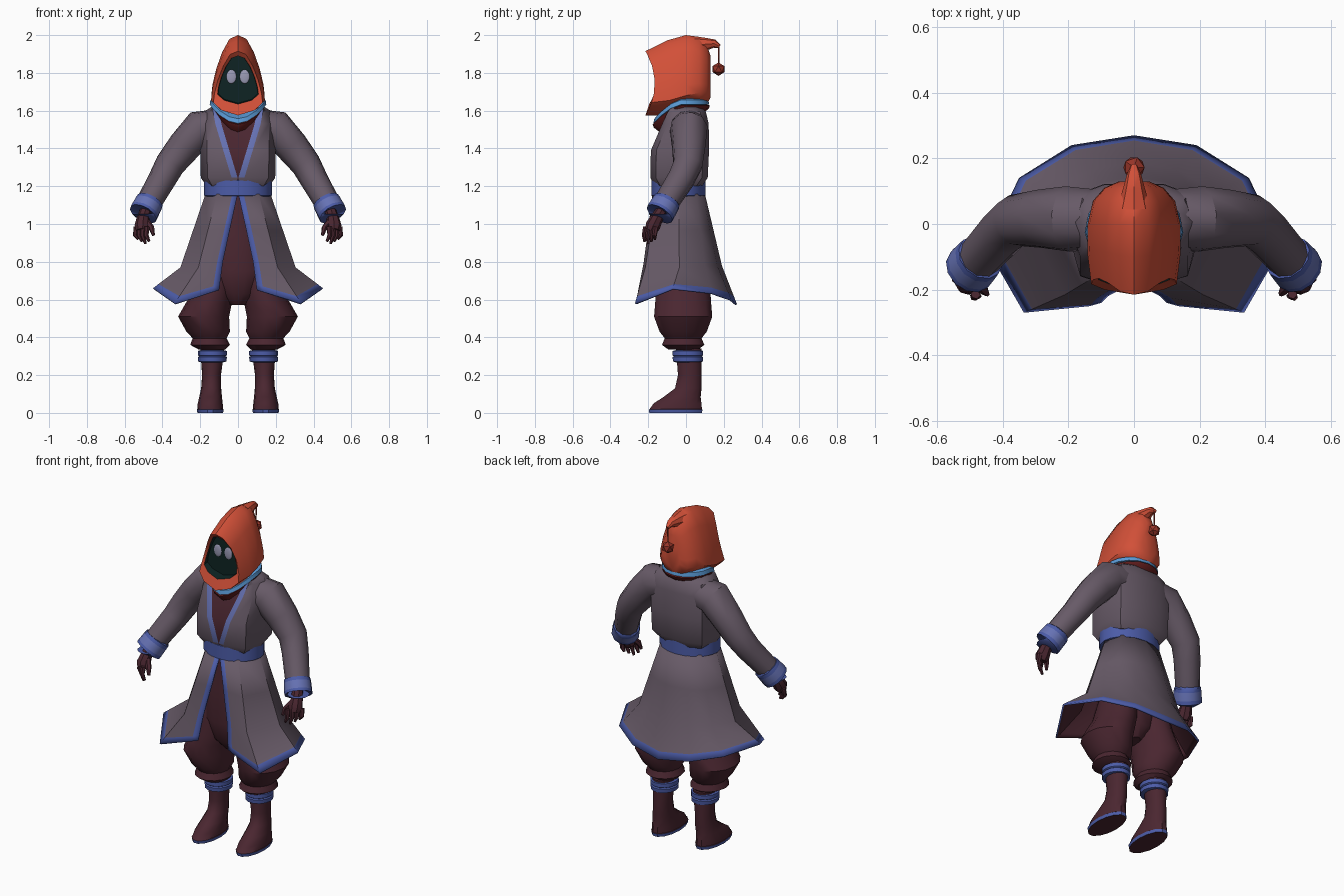
import bpy, bmesh
from math import sin, cos, pi, radians
from mathutils import Vector

cube = bpy.data.objects.get("Cube")
if cube:
    bpy.data.objects.remove(cube, do_unlink=True)


def material(name, *rgb):
    lin = [((c / 255 + 0.055) / 1.055) ** 2.4 for c in rgb] + [1]
    m = bpy.data.materials.new(name)
    m.use_nodes = True
    m.diffuse_color = lin
    m.node_tree.nodes["Principled BSDF"].inputs["Base Color"].default_value = lin
    return m


ORANGE = material("hood orange", 210, 80, 56)
COAT = material("coat grey", 103, 90, 103)
MAROON = material("dark maroon", 74, 38, 48)
BLUE = material("trim blue", 76, 92, 168)
LACE = material("lace blue", 102, 114, 180)
SKY = material("scarf light blue", 90, 155, 215)
FACE = material("face shadow", 14, 36, 35)
EYE = material("eye pale lavender", 155, 155, 182)
RED = material("deep red", 100, 30, 30)
BOBBLE = material("bobble red", 150, 52, 40)


def finish(bm, name, mats, angle=40):
    """Turn a bmesh into an outward facing, smooth shaded object."""
    bmesh.ops.recalc_face_normals(bm, faces=bm.faces)
    mid = sum((v.co for v in bm.verts), Vector()) / len(bm.verts)
    if sum(f.normal.dot(f.calc_center_median() - mid) * f.calc_area() for f in bm.faces) < 0:
        bmesh.ops.reverse_faces(bm, faces=bm.faces)
    me = bpy.data.meshes.new(name)
    bm.to_mesh(me)
    bm.free()
    for m in mats:
        me.materials.append(m)
    ob = bpy.data.objects.new(name, me)
    bpy.context.collection.objects.link(ob)
    bpy.ops.object.select_all(action='DESELECT')
    ob.select_set(True)
    bpy.context.view_layer.objects.active = ob
    if angle:
        bpy.ops.object.shade_smooth_by_angle(angle=radians(angle))
    return ob


def loft(name, rings, mats, rule=lambda row, col: 0, closed=True, caps=(0, 0), angle=40):
    """Skin a list of point rings; caps holds the material of each end or None."""
    bm = bmesh.new()
    rows = [[bm.verts.new(p) for p in ring] for ring in rings]
    n = len(rows[0])
    for i in range(len(rows) - 1):
        for j in range(n if closed else n - 1):
            k = (j + 1) % n
            f = bm.faces.new((rows[i][j], rows[i][k], rows[i + 1][k], rows[i + 1][j]))
            f.material_index = rule(i, j)
    for ring, cap in zip((rows[0], rows[-1]), caps):
        if cap is not None:
            bm.faces.new(ring).material_index = cap
    return finish(bm, name, mats, angle)


def oval(cx, cy, z, rx, ry, n=14):
    return [(cx + rx * cos(2 * pi * k / n), cy + ry * sin(2 * pi * k / n), z) for k in range(n)]


def tube(name, path, mats, n=10, rule=lambda row, col: 0):
    """Sweep a circle along (x, y, z, radius) points."""
    pts = [Vector(p[:3]) for p in path]
    rings, prev = [], None
    for i, p in enumerate(pts):
        d = (pts[min(i + 1, len(pts) - 1)] - pts[max(i - 1, 0)]).normalized()
        if prev is None:
            a = d.orthogonal().normalized()
        else:
            a = prev.rotation_difference(d) @ a
        b, r, prev = d.cross(a), path[i][3], d
        rings.append([p + r * (a * cos(2 * pi * k / n) + b * sin(2 * pi * k / n)) for k in range(n)])
    return loft(name, rings, mats, rule)


def both(half):
    """Complete a half ring that starts and ends on the centre line."""
    return half + [(-x, y, z) for x, y, z in half[-2:0:-1]]


# Hood: teardrop rings from the recessed face, around the rim, to the back
TEAR = [(0, 1), (.32, .95), (.6, .77), (.82, .55), (.96, .34), (1, .2), (.68, .08), (0, 0)]


def teardrop(y, top, bottom, w, bend):
    return both([(x * w, y + bend * 4 * h * (1 - h), bottom + h * (top - bottom)) for x, h in TEAR])


hood_rings = [teardrop(*r) for r in (
    (-.14, 1.89, 1.64, .105, 0), (-.195, 1.89, 1.635, .108, .04),
    (-.215, 1.915, 1.575, .13, .05), (-.1, 1.972, 1.575, .142, .02),
    (.0, 2.0, 1.6, .141, 0), (.07, 1.99, 1.62, .125, 0),
    (.11, 1.95, 1.63, .09, 0), (.13, 1.89, 1.67, .045, 0))]
loft("hood", hood_rings, [ORANGE, FACE], lambda row, col: int(row == 0), caps=(1, 0))
tube("hood_tip", [(0, .05, 1.945, .05), (0, .105, 1.952, .034), (0, .15, 1.955, .022),
                  (0, .178, 1.94, .01)], [ORANGE], 8)
tube("bobble_string", [(0, .174, 1.945, .004), (0, .172, 1.84, .004)], [BOBBLE], 5)
bm = bmesh.new()
bmesh.ops.create_icosphere(bm, subdivisions=1, radius=.036)
bmesh.ops.translate(bm, verts=bm.verts, vec=(0, .172, 1.82))
finish(bm, "bobble", [BOBBLE], 0)
for side, s in (("left", 1), ("right", -1)):
    bm = bmesh.new()
    bmesh.ops.create_uvsphere(bm, u_segments=16, v_segments=8, radius=1)
    for v in bm.verts:
        v.co = (s * .035 + v.co.x * .026, -.142 + v.co.y * .006, 1.78 + v.co.z * .037)
    finish(bm, side + "_eye", [EYE])


# Scarf and collar: neck rings that dip to a point in front
def neck(rx, ry, drop, n=16):
    ring = []
    for k in range(n):
        a = 2 * pi * k / n
        dip = max(0, -sin(a)) ** 1.6
        ring.append((rx * cos(a) * (1 - .15 * dip), -.025 + ry * sin(a), 1.665 - drop - .1 * dip))
    return ring


loft("scarf", [neck(.125, .125, 0), neck(.146, .143, .008), neck(.15, .148, .032),
               neck(.125, .125, .036)], [SKY])
loft("collar", [neck(.125, .13, .03), neck(.143, .152, .038), neck(.135, .145, .055),
                neck(.11, .1, .09)], [RED])


# Coat top: columns follow the open neckline, its lace edge and the sides
def chest(z, hw, yf, yb, v, trim=.032):
    ym = (yf + yb) / 2
    return both([(0, yf, z), (v, yf, z), (v + trim, yf - .004, z), (hw * .82, yf + .025, z),
                 (hw, ym, z), (hw * .85, yb - .03, z), (hw * .45, yb, z), (0, yb, z)])


def chest_rule(row, col):
    col = min(col, 13 - col)
    return 2 if col == 0 else 1 if col == 1 and row > 0 else 0


loft("coat_top", [chest(1.2, .165, -.16, .085, .002), chest(1.245, .197, -.185, .115, .002),
                  chest(1.39, .2, -.182, .122, .046), chest(1.53, .2, -.122, .12, .088),
                  chest(1.595, .18, -.092, .105, .1), chest(1.62, .14, -.07, .08, .1)],
     [COAT, LACE, MAROON], chest_rule)

# Belt
loft("belt", [oval(0, -.04, z, rx, ry, 20) for z, rx, ry in
              ((1.145, .165, .13), (1.15, .179, .143), (1.23, .179, .143), (1.235, .165, .13))], [BLUE])

# Coat skirt: open in front, with a trimmed edge and hem and a dark lining
waist = [(.002, -.178, 1.16), (.03, -.175, 1.16), (.11, -.155, 1.16), (.172, -.04, 1.16),
         (.135, .055, 1.16), (.07, .088, 1.16), (0, .1, 1.16)]
thigh = [(.08, -.22, .8), (.112, -.225, .79), (.21, -.215, .77), (.305, -.035, .77),
         (.245, .1, .78), (.13, .165, .78), (0, .19, .78)]
hem = [(.1, -.24, .65), (.135, -.25, .64), (.335, -.27, .58), (.45, -.07, .66),
       (.35, .14, .635), (.19, .24, .6), (0, .27, .575)]


def mix(a, b, t):
    return [tuple(Vector(p).lerp(Vector(q), t)) for p, q in zip(a, b)]


def around(half):
    return half + [(-x, y, z) for x, y, z in half[-2::-1]]


skirt_rings = [around(r) for r in (waist, mix(waist, thigh, .5), thigh, mix(thigh, hem, .8), hem)]
skirt = loft("coat_skirt", skirt_rings, [COAT, BLUE, MAROON, MAROON],
             lambda row, col: int(row == 3 or col in (0, 11)), closed=False, caps=(None, None))
lining = skirt.modifiers.new("lining", 'SOLIDIFY')
lining.thickness = .01
lining.offset = -1
lining.material_offset = 2

# Trouser seat
loft("trouser_seat", [oval(0, -.03, z, rx, ry) for z, rx, ry in
                      ((1.17, .14, .11), (.95, .165, .125), (.75, .19, .14), (.63, .12, .12),
                       (.57, .04, .07))], [MAROON])

LEG = ((.82, .1, .09, .12), (.64, .132, .108, .148), (.58, .155, .122, .152),
       (.51, .182, .135, .158), (.43, .158, .115, .128), (.395, .15, .09, .1),
       (.36, .148, .105, .115), (.335, .137, .07, .08))
BOOT = ((0, .147, -.055, .068, .143), (.018, .147, -.055, .071, .146), (.02, .147, -.054, .068, .142),
        (.05, .147, -.045, .066, .13), (.085, .145, -.02, .06, .1), (.13, .142, .012, .053, .072),
        (.2, .14, .02, .05, .064), (.34, .136, .015, .064, .07))

for side, s in (("left", 1), ("right", -1)):
    # Baggy trouser leg, boot with sole, and ankle band
    loft(side + "_trouser_leg", [oval(s * cx, -.015, z, rx, ry) for z, cx, rx, ry in LEG], [MAROON])
    loft(side + "_boot", [oval(s * cx, cy, z, rx, ry) for z, cx, cy, rx, ry in BOOT],
         [MAROON, BLUE], lambda row, col: int(row == 0))
    band = [(.268, 0), (.272, .015), (.295, .017), (.3, .01), (.305, .017), (.328, .017), (.332, 0)]
    loft(side + "_ankle_band", [oval(s * .136, .01, z, .06 + r, .066 + r) for z, r in band], [BLUE])

    # Sleeve and cuff
    def limb(name, path, mats, n=10, rule=lambda row, col: 0):
        tube(side + name, [(s * x, y, z, r) for x, y, z, r in path], mats, n, rule)

    limb("_sleeve", [(.1, .015, 1.52, .09), (.2, .015, 1.505, .101), (.285, .015, 1.41, .09),
                     (.36, .01, 1.315, .08), (.4, -.025, 1.24, .074), (.485, -.12, 1.09, .066)], [COAT])
    limb("_cuff", [(.464, -.098, 1.125, .062), (.466, -.1, 1.12, .074), (.475, -.11, 1.104, .076),
                   (.494, -.131, 1.068, .078), (.502, -.14, 1.053, .078), (.502, -.14, 1.054, .06)],
         [BLUE, LACE], 12, lambda row, col: int(row == 2))

    # Hand with four fingers and a thumb
    limb("_palm", [(.49, -.13, 1.07, .03), (.502, -.155, 1.03, .034), (.508, -.175, .99, .04),
                   (.508, -.185, .965, .032)], [MAROON], 8)
    for k in range(4):
        x, y = .482 + .019 * k, -.213 + .018 * k
        tip = .895 + .012 * abs(k - 1)
        limb("_finger_%d" % (k + 1), [(x, y, .985, .015), (x + .004, y - .008, .94, .013),
                                      (x - .012, y - .006, tip, .007)], [MAROON], 6)
    limb("_thumb", [(.49, -.165, 1.02, .018), (.458, -.2, .98, .016), (.447, -.213, .94, .008)],
         [MAROON], 6)
